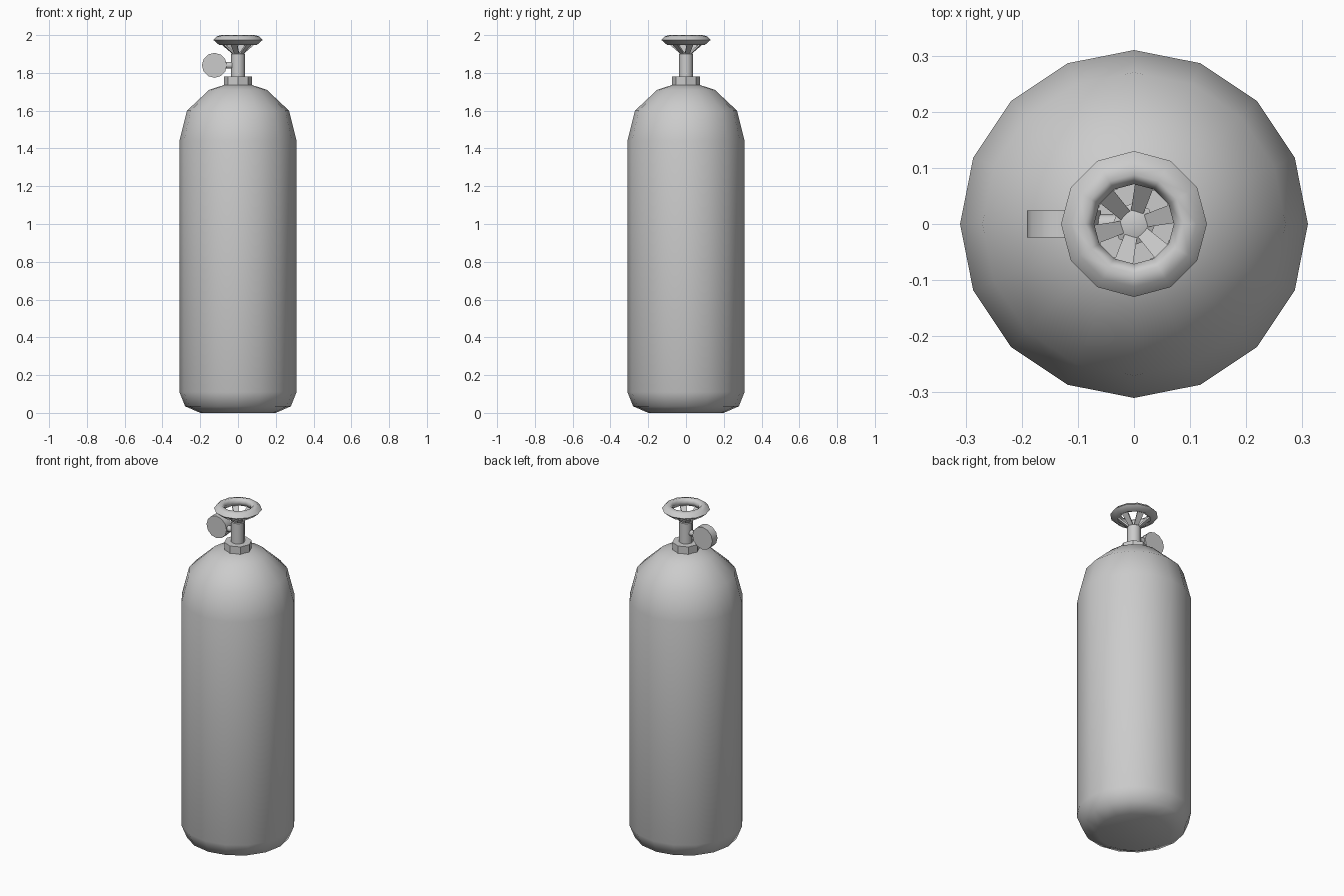
import bpy, math
from mathutils import Matrix, Vector

if "Cube" in bpy.data.objects:
    bpy.data.objects.remove(bpy.data.objects["Cube"])

grey = bpy.data.materials.new("painted_grey")
grey.diffuse_color = (0.6, 0.6, 0.6, 1)
grey.use_nodes = True
grey.node_tree.nodes["Principled BSDF"].inputs["Base Color"].default_value = grey.diffuse_color


def make(name, verts, faces, angle=None):
    me = bpy.data.meshes.new(name)
    me.from_pydata([tuple(v) for v in verts], [], faces)
    me.materials.append(grey)
    ob = bpy.data.objects.new(name, me)
    bpy.context.collection.objects.link(ob)
    if angle is not None:
        bpy.ops.object.select_all(action='DESELECT')
        ob.select_set(True)
        bpy.context.view_layer.objects.active = ob
        bpy.ops.object.shade_smooth_by_angle(angle=math.radians(angle))
    return ob


def lathe(name, profile, sides, angle=None, closed=False, matrix=Matrix()):
    """Spin (radius, height) points, listed bottom to top, about z."""
    verts, faces, n = [], [], len(profile)
    for r, z in profile:
        for i in range(sides):
            a = 2 * math.pi * i / sides
            verts.append(matrix @ Vector((r * math.cos(a), r * math.sin(a), z)))
    for j in range(n if closed else n - 1):
        k = (j + 1) % n
        for i in range(sides):
            m = (i + 1) % sides
            faces.append((j * sides + i, j * sides + m, k * sides + m, k * sides + i))
    if not closed:
        faces.append(tuple(reversed(range(sides))))
        faces.append(tuple(range((n - 1) * sides, n * sides)))
    return make(name, verts, faces, angle)


# Tank body with rounded base and domed shoulder
lathe("tank_body", [(0.2, 0), (0.28, 0.035), (0.31, 0.11), (0.31, 1.44),
                    (0.27, 1.60), (0.153, 1.71), (0.07, 1.737)], 16, 50)

# Neck collar and valve stem
lathe("neck_collar", [(0.075, 1.73), (0.075, 1.78)], 8, 30)
lathe("valve_stem", [(0.038, 1.77), (0.038, 1.9), (0.024, 1.908)], 8, 50)

# Handwheel rim
lathe("handwheel_rim", [(0.1, 1.948), (0.13, 1.974), (0.112, 1.993), (0.088, 2.0),
                        (0.071, 1.982), (0.08, 1.956)], 12, 80, closed=True)

# Six sloping spokes joining stem and rim
verts, faces = [], []
for k in range(6):
    rot = Matrix.Rotation(math.radians(15 + 60 * k), 4, 'Z')
    b = len(verts)
    for r, w, z in ((0.018, 0.011, 1.904), (0.09, 0.019, 1.966)):
        for y, dz in ((-w, -0.012), (w, -0.012), (w, 0), (-w, 0)):
            verts.append(rot @ Vector((r, y, z + dz)))
    for i in range(4):
        j = (i + 1) % 4
        faces.append((b + i, b + 4 + i, b + 4 + j, b + j))
    faces += [(b, b + 1, b + 2, b + 3), (b + 7, b + 6, b + 5, b + 4)]
make("handwheel_spokes", verts, faces)

# Pressure gauge facing front, with its short connecting pipe
to_front = Matrix.Translation((-0.125, 0, 1.84)) @ Matrix.Rotation(math.pi / 2, 4, 'X')
lathe("pressure_gauge", [(0.066, -0.024), (0.066, 0.024)], 12, 40, matrix=to_front)
to_side = Matrix.Translation((0, 0, 1.84)) @ Matrix.Rotation(-math.pi / 2, 4, 'Y')
lathe("gauge_pipe", [(0.018, 0.02), (0.018, 0.075)], 8, 50, matrix=to_side)
